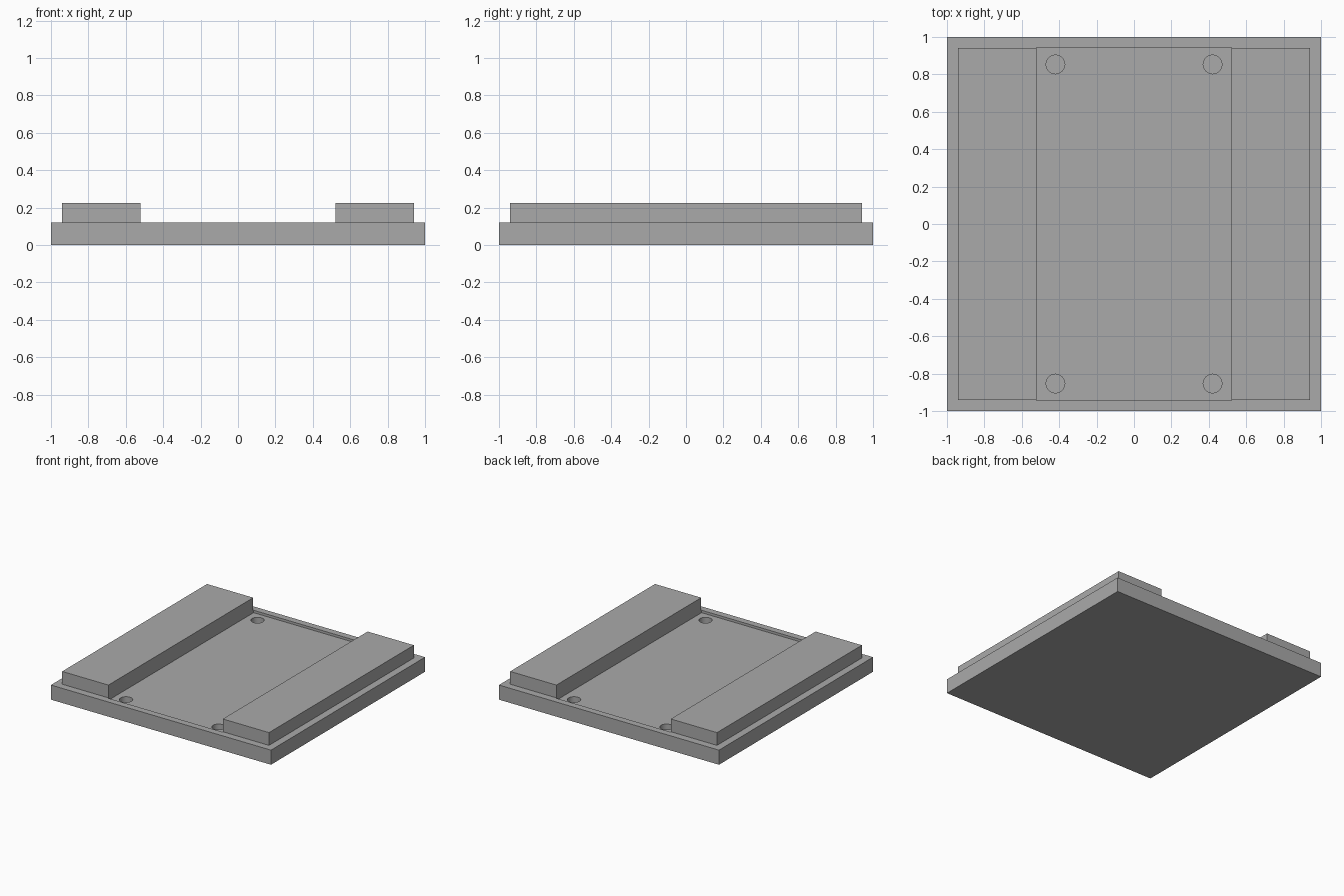
import bpy

if "Cube" in bpy.data.objects:
    bpy.data.objects.remove(bpy.data.objects["Cube"], do_unlink=True)

GREY = (0.40, 0.40, 0.40, 1.0)
grey = bpy.data.materials.new("plain_grey")
grey.use_nodes = True
grey.diffuse_color = GREY
grey.node_tree.nodes["Principled BSDF"].inputs["Base Color"].default_value = GREY


def box(name, low, high):
    """Box between two opposite corners."""
    centre = [(a + b) / 2 for a, b in zip(low, high)]
    bpy.ops.mesh.primitive_cube_add(size=1, location=centre)
    obj = bpy.context.object
    obj.name = name
    obj.scale = [b - a for a, b in zip(low, high)]
    bpy.ops.object.transform_apply(location=False, rotation=False, scale=True)
    obj.data.materials.append(grey)
    return obj


def cut(target, cutter):
    """Subtract a hidden cutter from the target."""
    cutter.hide_render = True
    cutter.hide_viewport = True
    cutter.display_type = 'WIRE'
    mod = target.modifiers.new(cutter.name, 'BOOLEAN')
    mod.operation = 'DIFFERENCE'
    mod.solver = 'EXACT'
    mod.object = cutter


TOP = 0.12       # upper face of the base
FLOOR = 0.10     # floor of the shallow recess
HOLE_FLOOR = 0.05

# Base plate with a shallow recess between the rails
base = box("base_plate", (-1, -1, 0), (1, 1, TOP))
cut(base, box("recess_cutter", (-0.52, -0.945, FLOOR), (0.52, 0.945, 0.3)))

# Blind round holes in the recess corners
for x in (-0.42, 0.42):
    for y in (-0.853, 0.853):
        bpy.ops.mesh.primitive_cylinder_add(
            vertices=32, radius=0.05, depth=0.2, location=(x, y, HOLE_FLOOR + 0.1))
        hole = bpy.context.object
        hole.name = "hole_cutter"
        hole.data.materials.append(grey)
        cut(base, hole)

# Raised side rails
for side, x0, x1 in (("right", -0.94, -0.52), ("left", 0.52, 0.94)):
    box(side + "_rail", (x0, -0.94, TOP), (x1, 0.94, 0.225))

# Smooth hole walls, crisp corners
bpy.ops.object.select_all(action='DESELECT')
base.select_set(True)
bpy.context.view_layer.objects.active = base
for mod in list(base.modifiers):
    bpy.ops.object.modifier_apply(modifier=mod.name)
bpy.ops.object.shade_smooth_by_angle()
